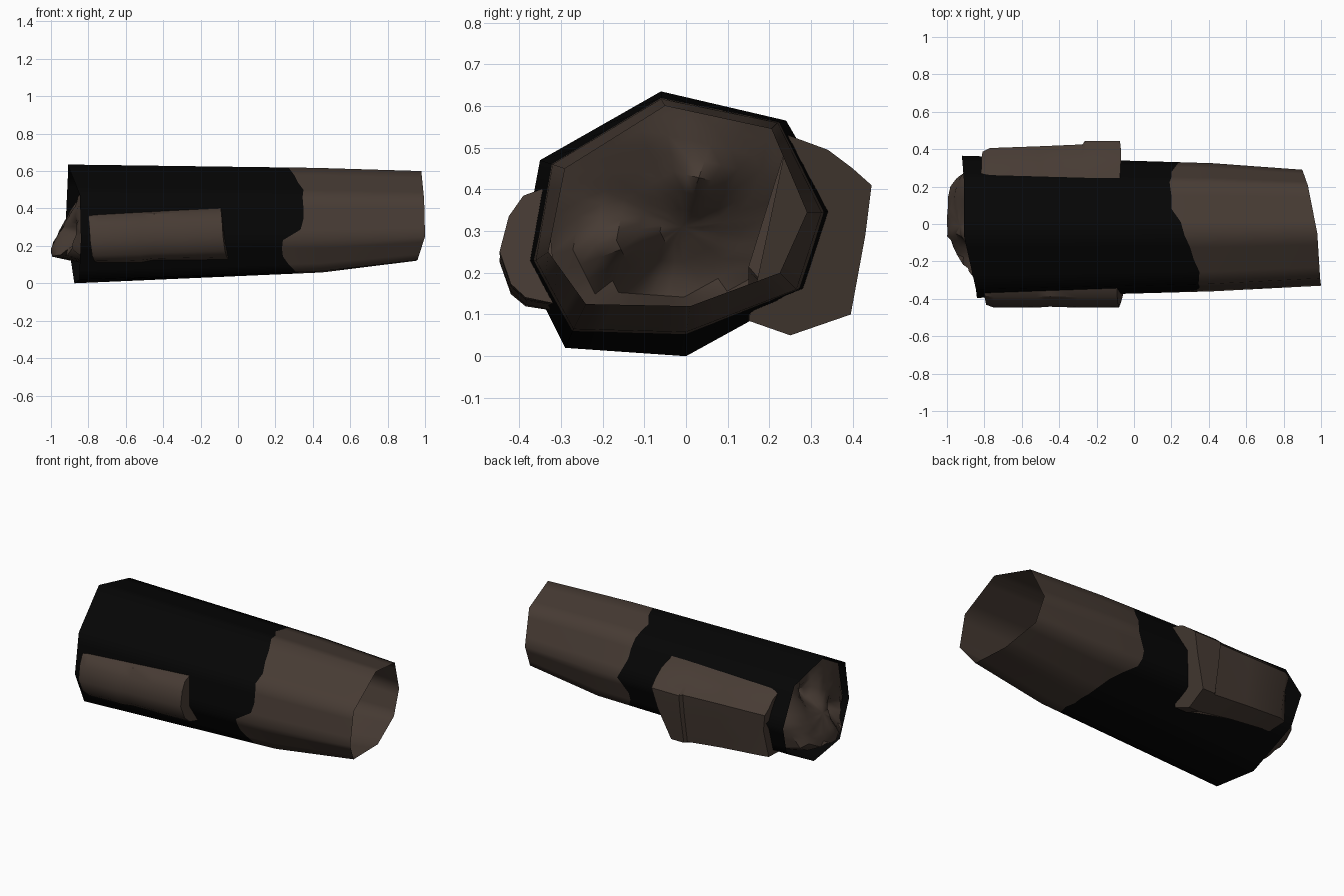
import bpy, math, random

if "Cube" in bpy.data.objects:
    bpy.data.objects.remove(bpy.data.objects["Cube"])

random.seed(4)


def material(name, rgb):
    m = bpy.data.materials.new(name)
    m.diffuse_color = (*rgb, 1)
    m.use_nodes = True
    m.node_tree.nodes["Principled BSDF"].inputs["Base Color"].default_value = m.diffuse_color
    return m


WOOD = material("brown wood", (0.063, 0.044, 0.034))
CHAR = material("charred black", (0.0016, 0.0016, 0.0016))


def build(name, verts, faces, mats, angle=40, rule=None):
    me = bpy.data.meshes.new(name)
    me.from_pydata(verts, [], faces)
    for m in mats:
        me.materials.append(m)
    if rule:
        for p in me.polygons:
            p.material_index = rule(p.index)
    ob = bpy.data.objects.new(name, me)
    bpy.context.collection.objects.link(ob)
    bpy.ops.object.select_all(action='DESELECT')
    ob.select_set(True)
    bpy.context.view_layer.objects.active = ob
    bpy.ops.object.shade_smooth_by_angle(angle=math.radians(angle))
    return ob


def clamp(v, lo=0.0, hi=1.0):
    return min(hi, max(lo, v))


def split(ring, n=4):
    """Subdivide every side of a closed ring into n pieces."""
    out = []
    for a, b in zip(ring, ring[1:] + ring[:1]):
        for k in range(n):
            out.append(tuple(p + (q - p) * k / n for p, q in zip(a, b)))
    return out


def quads(rows, cols, closed=True):
    faces = []
    for r in range(rows - 1):
        for c in range(cols if closed else cols - 1):
            d = (c + 1) % cols
            faces.append((r * cols + c, r * cols + d, (r + 1) * cols + d, (r + 1) * cols + c))
    return faces


# Hollow eight-sided trunk: charred end, bend and narrow open end
charred_end = [(-.91, -.06, .635), (-.91, .24, .565), (-.92, .365, .35), (-.90, .30, .165),
               (-.875, 0, 0), (-.85, -.29, .02), (-.84, -.395, .23), (-.845, -.35, .47)]
bend = [(.42, -.06, .617), (.42, .22, .56), (.42, .325, .345), (.42, .265, .16),
        (.45, 0, .058), (.45, -.27, .065), (.42, -.36, .23), (.42, -.32, .46)]
open_end = [(.98, -.05, .60), (.93, .205, .545), (.90, .29, .345), (.91, .225, .20),
            (.95, .01, .12), (.96, -.24, .125), (1.0, -.33, .25), (.995, -.29, .45)]
# Ragged burn line, four samples on each side
burn = [.27, .25, .20, .20, .19, .20, .20, .22, .24, .21, .18, .18, .20, .25, .29, .31,
        .33, .33, .32, .33, .31, .27, .24, .235, .24, .335, .35, .35, .345, .35, .32, .30]
left, mid, right = split(charred_end), split(bend), split(open_end)
line = []
for a, b, x in zip(left, mid, burn):
    t = (x - a[0]) / (b[0] - a[0])
    line.append(tuple(p + (q - p) * t for p, q in zip(a, b)))
N = len(left)
build("trunk", left + line + mid + right, quads(4, N), [CHAR, WOOD], 60,
      lambda i: 0 if i < N else 1)

# Rotten heartwood plug: bulging sheet with two knot hollows, undercut at the bottom
CY, CZ = -.01, .31
RINGS = 7
verts = []
for i in range(RINGS):
    r = 1 - i / RINGS
    for _, py, pz in left:
        y, z = CY + (py - CY) * r * .95, CZ + (pz - CZ) * r * .95
        low = clamp((.55 - z) / .38) * clamp((z - .08) / .07)
        side = clamp((y + .42) / .36, .1)
        x = -.81 - .20 * (1 - r ** 8) * low * side + .18 * clamp((.14 - z) / .1)
        for ky, kz, w, depth in ((-.16, .26, .06, .13), (.03, .42, .06, .10)):
            x += depth * math.exp(-((y - ky) ** 2 + (z - kz) ** 2) / w ** 2)
        x += random.uniform(-.012, .012) * r if i else 0
        verts.append((max(x, -1), y, z))
faces = quads(RINGS, N)
last = (RINGS - 1) * N
verts.append((sum(v[0] for v in verts[last:]) / N, CY, CZ))
faces += [(last + c, last + (c + 1) % N, len(verts) - 1) for c in range(N)]
build("heartwood", verts, faces, [WOOD], 40)


# Loose bark slabs: a curved shell carried along the trunk, walled at both ends.
# Station = x, bulge shift, height shift, lift of the lower edge
def slab(name, profile, stations, skew_left, skew_right):
    n = len(profile)
    verts = []
    for s, (x, dy, dz, lift) in enumerate(stations):
        for j, (y, z) in enumerate(profile):
            t = j / (n - 1)
            skew = skew_left[j] if s == 0 else skew_right[j] if s == len(stations) - 1 else 0
            verts.append((x + skew, y + dy * math.sin(math.pi * t), z + dz + lift * t ** 3))
    faces = quads(len(stations), n, False)
    faces += [tuple(range(n)), tuple(reversed(range(len(verts) - n, len(verts))))]
    build(name, verts, faces, [WOOD], 35)


slab("front_bark",
     [(-.335, .405), (-.39, .385), (-.425, .335), (-.447, .25), (-.42, .17), (-.385, .135), (-.31, .115)],
     [(-.80, .015, -.03, .03), (-.75, 0, -.027, .02), (-.52, 0, -.017, .01), (-.45, .005, -.014, .02),
      (-.3, 0, -.008, .015), (-.09, 0, 0, .01)],
     [0, 0, .005, .01, .02, .03, .035], [0, 0, .005, .01, .02, .03, .04])
slab("back_bark",
     [(.245, .53), (.34, .495), (.40, .45), (.445, .41), (.43, .29), (.395, .10), (.25, .05), (.15, .085)],
     [(-.82, -.06, -.01, .14), (-.77, -.04, 0, .12), (-.50, -.03, 0, .07), (-.275, -.02, 0, .01),
      (-.262, 0, 0, 0), (-.075, 0, 0, 0)],
     [0, .005, .005, .01, .03, .01, .02, .03], [0, .005, .005, 0, -.03, -.10, -.12, -.10])
